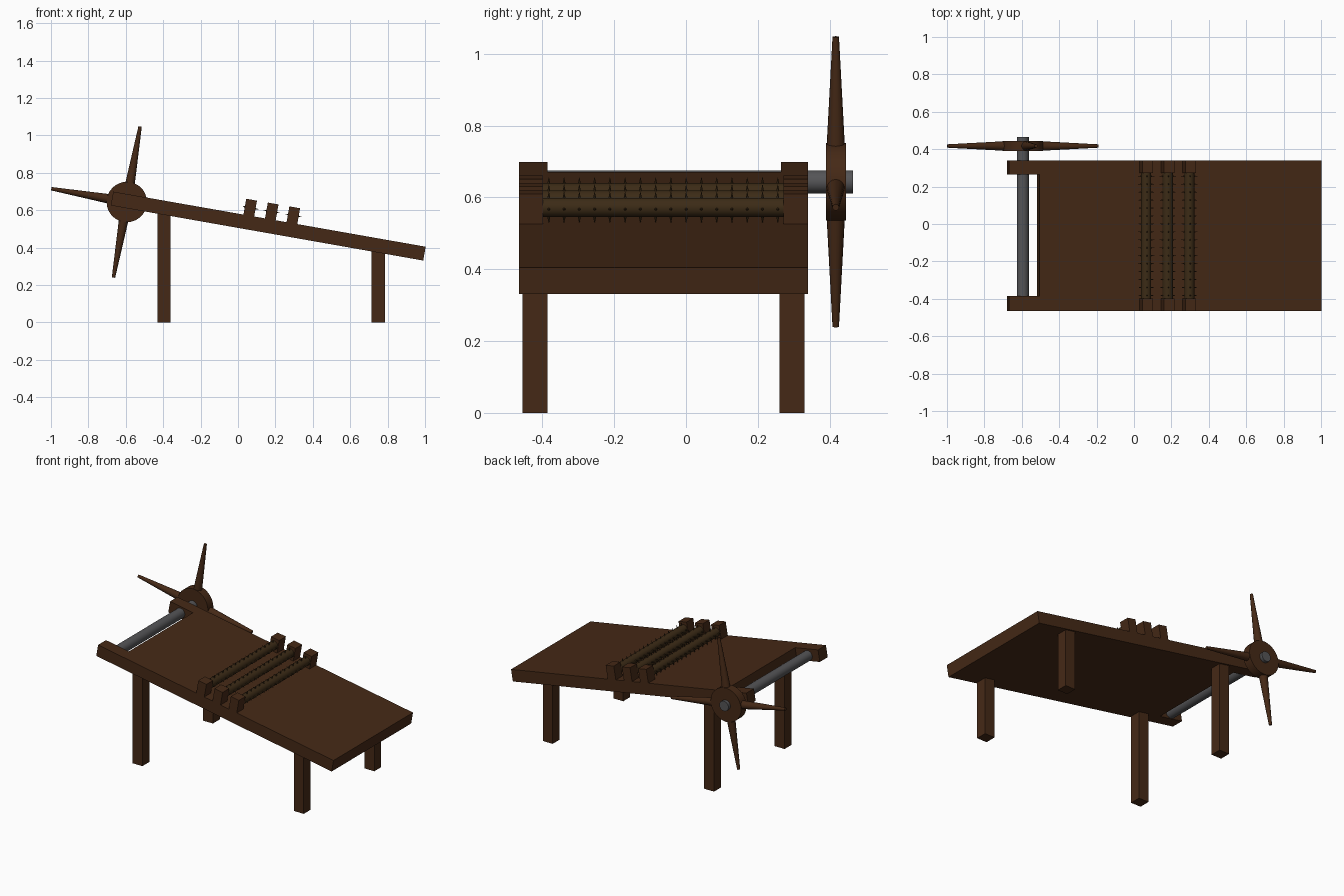
import bpy, bmesh
from math import radians, pi
from mathutils import Matrix, Vector

if "Cube" in bpy.data.objects:
    bpy.data.objects.remove(bpy.data.objects["Cube"])

# Sloped frame: origin at top edge of the high end, x runs down the slope
SLOPE = Matrix.Translation((-0.667, 0, 0.699)) @ Matrix.Rotation(radians(10), 4, 'Y')
Y0, Y1 = -0.465, 0.34


def material(name, rgb):
    m = bpy.data.materials.new(name)
    m.diffuse_color = (*rgb, 1)
    m.use_nodes = True
    m.node_tree.nodes["Principled BSDF"].inputs["Base Color"].default_value = m.diffuse_color
    return m


WOOD = material("wood", (0.060, 0.022, 0.008))
DARK = material("dark_wood", (0.045, 0.024, 0.008))
STEEL = material("steel", (0.09, 0.09, 0.095))


def finish(name, bm, mat, matrix=SLOPE, smooth=False):
    bmesh.ops.recalc_face_normals(bm, faces=bm.faces)
    me = bpy.data.meshes.new(name)
    bm.to_mesh(me)
    bm.free()
    me.materials.append(mat)
    ob = bpy.data.objects.new(name, me)
    bpy.context.collection.objects.link(ob)
    ob.matrix_world = matrix
    if smooth:
        bpy.ops.object.select_all(action='DESELECT')
        ob.select_set(True)
        bpy.context.view_layer.objects.active = ob
        bpy.ops.object.shade_smooth_by_angle(angle=radians(40))
    return ob


def box(name, lo, hi, mat, matrix=SLOPE):
    lo, hi = Vector(lo), Vector(hi)
    bm = bmesh.new()
    m = Matrix.Translation((lo + hi) / 2) @ Matrix.Diagonal((*(hi - lo), 1))
    bmesh.ops.create_cube(bm, size=1, matrix=m)
    return finish(name, bm, mat, matrix)


def add_cone(bm, a, b, r1, r2, n):
    a, b = Vector(a), Vector(b)
    rot = (b - a).to_track_quat('Z', 'Y').to_matrix().to_4x4()
    bmesh.ops.create_cone(bm, cap_ends=True, segments=n, radius1=r1, radius2=r2,
                          depth=(b - a).length, matrix=Matrix.Translation((a + b) / 2) @ rot)


def rod(name, a, b, r, mat, r2=None, n=32):
    bm = bmesh.new()
    add_cone(bm, a, b, r, r if r2 is None else r2, n)
    return finish(name, bm, mat, smooth=True)


# Table top with a notch at the high end
outline = [(0, Y0), (1.696, Y0), (1.696, Y1), (0, Y1),
           (0, 0.265), (0.165, 0.265), (0.165, -0.385), (0, -0.385)]
bm = bmesh.new()
face = bm.faces.new([bm.verts.new((x, y, 0)) for x, y in outline])
ext = bmesh.ops.extrude_face_region(bm, geom=[face])
bmesh.ops.translate(bm, vec=(0, 0, -0.075),
                    verts=[g for g in ext['geom'] if isinstance(g, bmesh.types.BMVert)])
finish("table_top", bm, WOOD)

# Upright legs
for end, x, top in (("high", -0.395, 0.605), ("low", 0.75, 0.405)):
    for side, y in (("front", -0.42), ("back", 0.295)):
        box(f"{side}_{end}_leg", (x - 0.035, y - 0.035, 0), (x + 0.035, y + 0.035, top),
            WOOD, Matrix())

# Axle, hub and four tapered handles
AX, AZ = 0.081, -0.042
rod("axle", (AX, -0.40, AZ), (AX, 0.465, AZ), 0.032, STEEL)
rod("wheel_hub", (AX, 0.39, AZ), (AX, 0.445, AZ), 0.108, WOOD)
for i, (dx, dz) in enumerate(((1, 0), (0, 1), (-1, 0), (0, -1))):
    rod(f"wheel_handle_{i + 1}", (AX + dx * 0.07, 0.417, AZ + dz * 0.07),
        (AX + dx * 0.41, 0.417, AZ + dz * 0.41), 0.027, WOOD, 0.009, 16)

# Three spiked rollers held between blocks
for i in range(3):
    u, w = 0.736 + i * 0.117, 0.042
    for side, ya, yb in (("front", Y0, -0.398), ("back", 0.272, Y1)):
        box(f"{side}_roller_block_{i + 1}", (u - 0.029, ya, -0.005), (u + 0.029, yb, 0.086), WOOD)
    rod(f"roller_{i + 1}", (u, -0.41, w), (u, 0.285, w), 0.027, DARK)
    bm = bmesh.new()
    for k in range(16):
        y = -0.382 + k * 0.0425
        for dx, dz in ((1, 0), (0, 1), (-1, 0), (0, -1)):
            add_cone(bm, (u + dx * 0.022, y, w + dz * 0.022),
                     (u + dx * 0.044, y, w + dz * 0.044), 0.005, 0.0005, 6)
    finish(f"roller_spikes_{i + 1}", bm, DARK)
